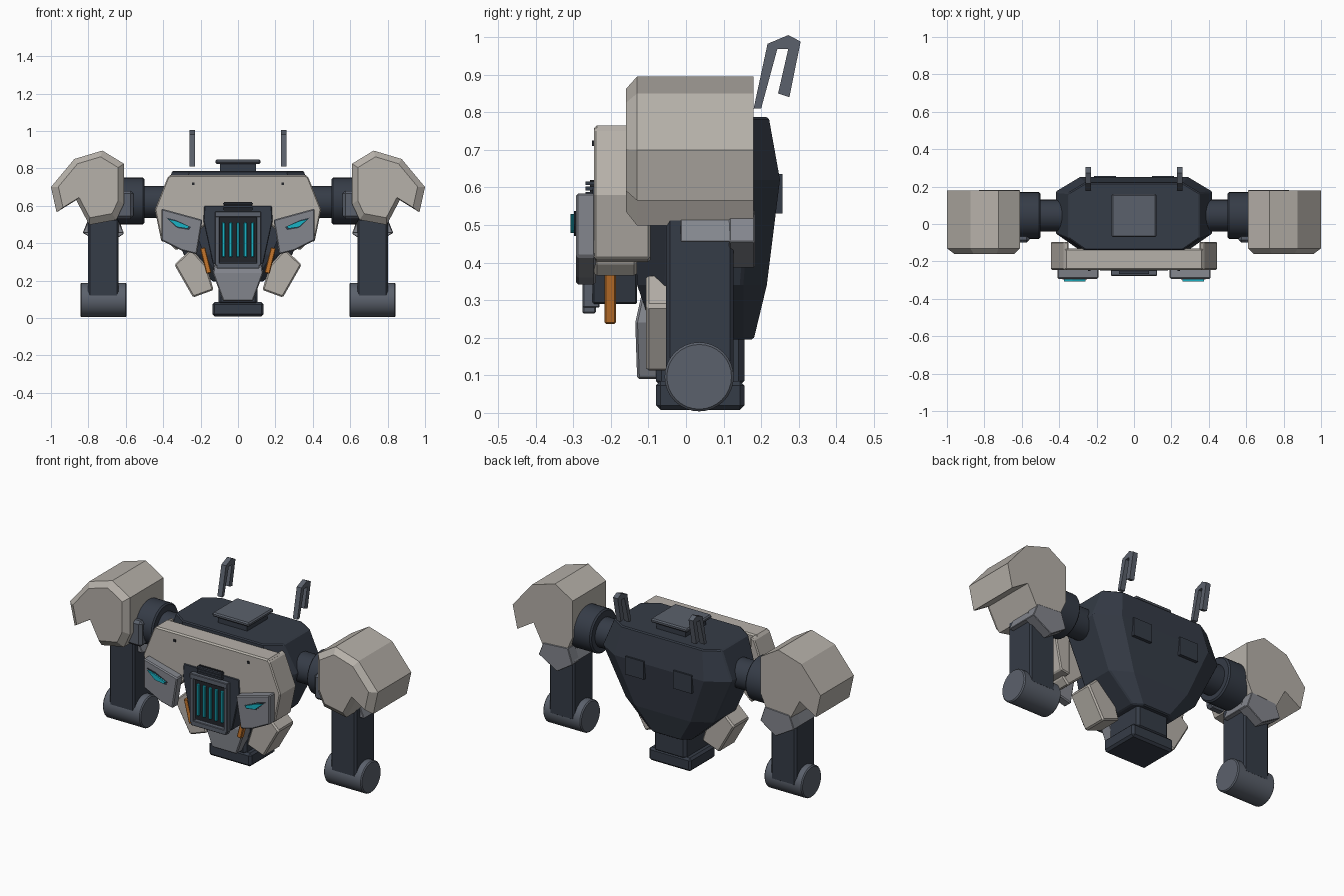
import bpy, bmesh, math

if "Cube" in bpy.data.objects:
    bpy.data.objects.remove(bpy.data.objects["Cube"])


def material(name, rgb):
    m = bpy.data.materials.new(name)
    m.diffuse_color = (*rgb, 1)
    m.use_nodes = True
    m.node_tree.nodes["Principled BSDF"].inputs["Base Color"].default_value = m.diffuse_color
    return m


BEIGE = material("warm_beige", (0.47, 0.44, 0.40))
NAVY = material("dark_navy", (0.036, 0.045, 0.063))
STEEL = material("steel_grey", (0.105, 0.12, 0.15))
LIGHT = material("light_grey", (0.23, 0.24, 0.27))
CYAN = material("cyan_glow", (0.01, 0.45, 0.56))
ORANGE = material("orange", (0.56, 0.18, 0.025))
BLACK = material("near_black", (0.016, 0.018, 0.023))


def loft(name, rings, mat, bevel=0.0):
    """Skin equal-length rings of points and cap both ends."""
    bm = bmesh.new()
    vs = [[bm.verts.new(p) for p in r] for r in rings]
    n = len(vs[0])
    for a, b in zip(vs, vs[1:]):
        for i in range(n):
            bm.faces.new((a[i], a[(i + 1) % n], b[(i + 1) % n], b[i]))
    bm.faces.new(vs[0])
    bm.faces.new(vs[-1])
    bmesh.ops.recalc_face_normals(bm, faces=bm.faces)
    me = bpy.data.meshes.new(name)
    bm.to_mesh(me)
    bm.free()
    me.materials.append(mat)
    ob = bpy.data.objects.new(name, me)
    bpy.context.collection.objects.link(ob)
    if bevel:
        b = ob.modifiers.new("bevel", 'BEVEL')
        b.width, b.segments = bevel, 1
        b.limit_method, b.angle_limit = 'ANGLE', math.radians(40)
    return ob


def rect(hx, y0, y1, z):
    return [(-hx, y0, z), (hx, y0, z), (hx, y1, z), (-hx, y1, z)]


def block(name, hx, y0, y1, z0, z1, mat, bevel=0.0, x=0.0):
    ob = loft(name, [rect(hx, y0, y1, z) for z in (z0, z1)], mat, bevel)
    for v in ob.data.vertices:
        v.co.x += x
    return ob


def plate(name, pts, y0, y1, mat, bevel=0.0):
    """Extrude an x-z outline along y."""
    return loft(name, [[(x, y, z) for x, z in pts] for y in (y0, y1)], mat, bevel)


def cyl_x(name, x0, x1, z, r, mat, bevel=0.0, y=0.045):
    angles = [math.tau * i / 32 for i in range(32)]
    ob = loft(name, [[(x, y + r * math.cos(a), z + r * math.sin(a)) for a in angles]
                     for x in (x0, x1)], mat, bevel)
    bpy.ops.object.select_all(action='DESELECT')
    bpy.context.view_layer.objects.active = ob
    ob.select_set(True)
    bpy.ops.object.shade_smooth_by_angle(angle=math.radians(30))
    return ob


def pair(ob):
    """Repeat a part on the other side of the body."""
    ob.modifiers.new("mirror", 'MIRROR').use_axis = (True, False, False)


def both(half):
    """Close a half outline with its mirror image."""
    return half + [(-x, z) for x, z in reversed(half)]


def octagon(hx, y0, y1, z, c):
    half = [(hx - c, y0), (hx, y0 + c * .7), (hx, y1 - c * .6), (hx - c, y1)]
    return [(x, y, z) for x, y in half] + [(-x, y, z) for x, y in reversed(half)]


# Torso, waist and pelvis
loft("torso", [octagon(.135, -.08, .18, .195, .05), octagon(.29, -.13, .215, .34, .11),
               octagon(.42, -.14, .25, .62, .13), octagon(.35, -.14, .22, .787, .09)], NAVY, .006)
block("waist", .105, -.08, .155, .07, .21, NAVY, .015)
block("pelvis", .137, -.08, .155, .008, .085, NAVY, .012)
loft("groin_guard", [rect(.08, -.13, -.06, .09), rect(.135, -.135, -.06, .24),
                     rect(.12, -.115, -.06, .33)], LIGHT, .006)

# Roof hatch
block("hatch_neck", .095, -.05, .14, .78, .828, NAVY)
block("hatch_lid", .12, -.07, .16, .823, .847, STEEL, .007)

# Chest armour, with cheeks that wrap around the torso
plate("chest_plate", both([(.145, .585), (.17, .50), (.33, .36), (.37, .40), (.37, .765)]),
      -.245, -.13, BEIGE, .008)
pair(plate("chest_cheek", [(.35, .765), (.375, .755), (.445, .58), (.41, .41), (.35, .40)],
           -.245, -.095, BEIGE, .006))
pair(block("chest_bolt", .007, -.25, -.24, .71, .724, BLACK, x=.239))

# Central engine housing, framed grille and glowing bars
plate("engine_housing", both([(.18, .60), (.185, .52), (.135, .29)]), -.249, -.13, NAVY, .004)
block("grille_back", .105, -.254, -.22, .30, .56, BLACK)
pair(block("grille_side", .012, -.275, -.23, .28, .57, STEEL, .003, x=.11))
block("grille_top", .122, -.277, -.23, .54, .57, STEEL, .003)
block("grille_bottom", .115, -.275, -.24, .265, .295, STEEL, .003)
for i in range(-2, 3):
    block("grille_bar", .0085, -.266, -.25, .325, .51, CYAN, .003, x=i * .039)
block("intake_back", .075, -.255, -.235, .572, .62, BLACK)
for i in range(3):
    block("intake_slat", .08, -.268, -.235, .578 + i * .014, .588 + i * .014, NAVY)

# Eye pods
pair(plate("light_pod", [(.41, .585), (.19, .525), (.22, .34), (.30, .36), (.41, .415)],
           -.293, -.24, LIGHT, .006))
EYE = [(.375, .529), (.33, .519), (.26, .49), (.27, .478), (.325, .486)]
pair(plate("eye_surround", [(.32 + (x - .32) * 1.15, .503 + (z - .503) * 1.3) for x, z in EYE],
           -.298, -.29, NAVY))
pair(plate("eye_glow", EYE, -.307, -.298, CYAN))

# Pistons, hip skirts, rear vents and antennas
pair(plate("piston", [(.176, .378), (.203, .372), (.169, .236), (.142, .242)], -.217, -.186, ORANGE, .004))
pair(plate("hip_skirt", [(.25, .37), (.34, .285), (.24, .11), (.13, .15), (.17, .28)],
           -.107, .04, BEIGE, .008))
pair(block("rear_vent", .06, .22, .257, .53, .635, NAVY, x=.155))
HOOK = [(.18, .81), (.20, .81), (.243, .968), (.272, .968), (.245, .85), (.275, .84),
        (.305, .988), (.272, 1.005), (.217, .982)]
pair(loft("antenna_hook", [[(x, y, z) for y, z in HOOK] for x in (.23, .26)], STEEL))

# Shoulder joints
pair(cyl_x("shoulder_axle", .36, .52, .62, .085, NAVY))
pair(cyl_x("shoulder_drum", .50, .68, .625, .125, NAVY, .008))
pair(block("drum_clamp", .05, -.10, -.04, .53, .68, STEEL, .015, x=.61))

# Shoulder pads with a tapered front edge
PAD = [(.61, .825), (.725, .895), (.875, .85), (1.0, .70), (.97, .565),
       (.865, .63), (.795, .498), (.65, .525), (.61, .61)]
pair(loft("shoulder_pad", [[(.78 + (x - .78) * k, y, .71 + (z - .71) * k) for x, z in PAD]
                           for k, y in ((.82, -.16), (1, -.13), (1, .18))], BEIGE))

# Arms and fists
pair(plate("elbow_guard", [(.64, .54), (.61, .45), (.71, .385), (.83, .455), (.80, .53)],
           .115, .183, LIGHT, .003))
pair(plate("elbow_cuff", [(.64, .52), (.61, .455), (.83, .455), (.80, .52)], -.015, .16, LIGHT, .003))
pair(block("arm", .082, -.053, .127, .09, .53, NAVY, .01, x=.72))
pair(cyl_x("fist", .595, .842, .096, .092, STEEL, .006, y=.035))
